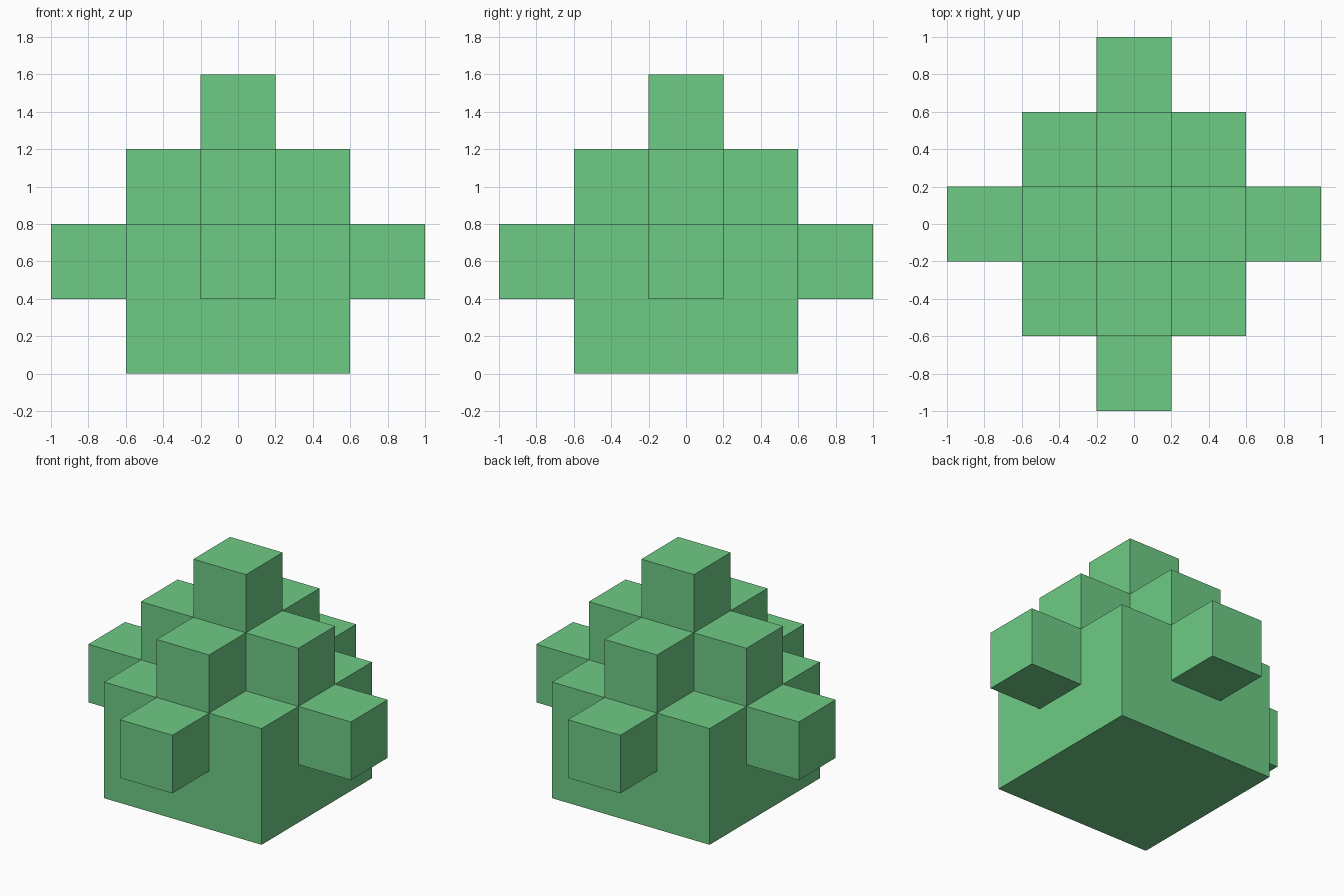
import bpy, bmesh
from mathutils import Vector

if "Cube" in bpy.data.objects:
    bpy.data.objects.remove(bpy.data.objects["Cube"])

S = 0.4  # edge length of one cube

green = bpy.data.materials.new("green")
green.diffuse_color = (0.157, 0.597, 0.235, 1.0)
green.use_nodes = True
green.node_tree.nodes["Principled BSDF"].inputs["Base Color"].default_value = green.diffuse_color

# Cube cells as (x, y, layer)
cross = [(0, 0), (1, 0), (-1, 0), (0, 1), (0, -1)]
base = {(x, y, z) for x in (-1, 0, 1) for y in (-1, 0, 1) for z in (0, 1)}
arms = {(2 * x, 2 * y, 1) for x, y in cross[1:]}
upper_cross = {(x, y, 2) for x, y in cross}
top_cube = {(0, 0, 3)}
all_cells = base | arms | upper_cross | top_cube


def build(name, cells):
    """Join cubes into one part, leaving out faces hidden by a neighbour."""
    bm = bmesh.new()
    for c in cells:
        centre = Vector((c[0], c[1], c[2] + 0.5)) * S
        for axis in range(3):
            for sign in (-1, 1):
                n = Vector((0, 0, 0))
                n[axis] = sign
                if tuple(int(a + b) for a, b in zip(c, n)) in all_cells:
                    continue
                u = Vector((0, 0, 0))
                u[(axis + 1) % 3] = 1
                v = n.cross(u)
                corners = [n + u + v, n - u + v, n - u - v, n + u - v]
                bm.faces.new([bm.verts.new(centre + k * S / 2) for k in corners])
    bmesh.ops.remove_doubles(bm, verts=bm.verts, dist=0.001)
    mesh = bpy.data.meshes.new(name)
    bm.to_mesh(mesh)
    bm.free()
    mesh.materials.append(green)
    bpy.context.collection.objects.link(bpy.data.objects.new(name, mesh))


build("base_block", base)
build("side_cubes", arms)
build("upper_cross", upper_cross)
build("top_cube", top_cube)
